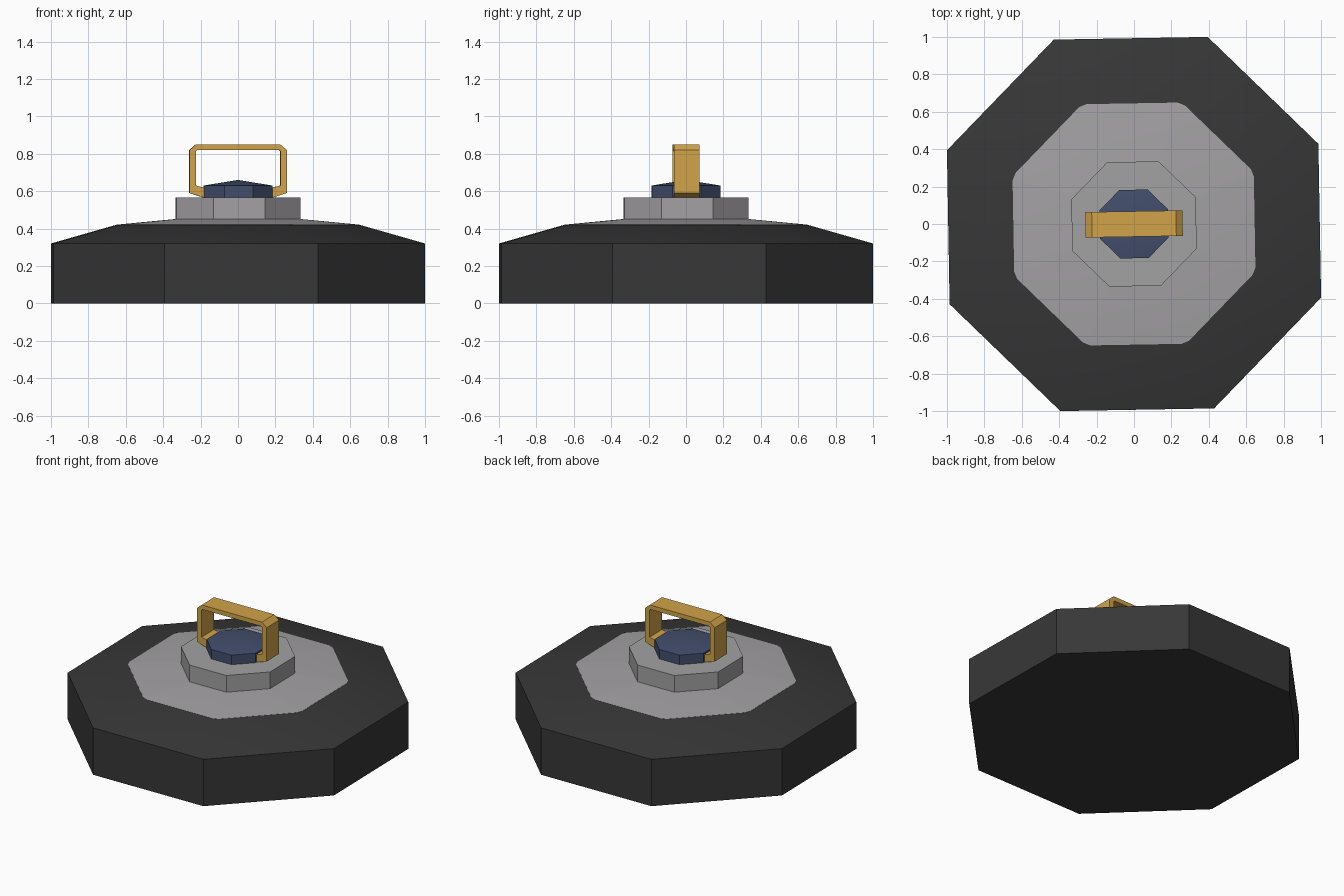
import bpy, bmesh, math

if "Cube" in bpy.data.objects:
    bpy.data.objects.remove(bpy.data.objects["Cube"])

TURN = math.radians(23.5)      # whole model sits turned by about one degree


def material(name, rgb):
    m = bpy.data.materials.new(name)
    m.diffuse_color = (*rgb, 1.0)
    m.use_nodes = True
    m.node_tree.nodes["Principled BSDF"].inputs["Base Color"].default_value = m.diffuse_color
    return m


BLACK = material("black rubber", (0.038, 0.038, 0.038))
GREY = material("grey metal", (0.37, 0.36, 0.37))
BLUE = material("navy blue", (0.055, 0.076, 0.150))
GOLD = material("gold", (0.64, 0.37, 0.065))


def finish(bm, name, mat):
    bmesh.ops.recalc_face_normals(bm, faces=bm.faces)
    mesh = bpy.data.meshes.new(name)
    bm.to_mesh(mesh)
    bm.free()
    mesh.materials.append(mat)
    ob = bpy.data.objects.new(name, mesh)
    bpy.context.collection.objects.link(ob)
    bpy.ops.object.select_all(action='DESELECT')
    ob.select_set(True)
    bpy.context.view_layer.objects.active = ob
    bpy.ops.object.shade_smooth_by_angle(angle=math.radians(30))
    return ob


def stack(name, mat, rings, angles, apex=None):
    """Closed solid from (radius, height) rings, with a flat or pointed top."""
    bm = bmesh.new()
    loops = [[bm.verts.new((r * math.cos(a), r * math.sin(a), z)) for a in angles]
             for r, z in rings]
    n = len(angles)
    for low, high in zip(loops, loops[1:]):
        for i in range(n):
            j = (i + 1) % n
            bm.faces.new((low[i], low[j], high[j], high[i]))
    bm.faces.new(loops[0][::-1])
    if apex is None:
        bm.faces.new(loops[-1])
    else:
        tip = bm.verts.new((0, 0, apex))
        for i in range(n):
            bm.faces.new((loops[-1][i], loops[-1][(i + 1) % n], tip))
    return finish(bm, name, mat)


octagon = [TURN + i * math.pi / 4 for i in range(8)]
# octagon with slightly clipped corners
clipped = [a + d for a in octagon for d in (-0.03, 0.03)]

# heavy black base with sloping shoulder
stack("base", BLACK, [(1.075, 0), (1.075, 0.32), (0.70, 0.42)], octagon)
# shallow grey plate on top
stack("top_plate", GREY, [(0.69, 0.415), (0.69, 0.421), (0.345, 0.452)], clipped)
# raised grey collar
stack("collar", GREY, [(0.36, 0.44), (0.36, 0.565)], octagon)
# blue knob with a low pointed top
stack("knob", BLUE, [(0.198, 0.56), (0.198, 0.63)], octagon, apex=0.66)

# carrying handle: mirrored half profile swept across its width
outer = [(0.225, 0.85), (0.26, 0.82), (0.26, 0.59), (0.15, 0.555)]
inner = [(0.22, 0.82), (0.225, 0.815), (0.225, 0.63), (0.15, 0.61)]


def both_sides(half):
    return [(-x, z) for x, z in reversed(half)] + half


bm = bmesh.new()
sections = []
for (ox, oz), (ix, iz) in zip(both_sides(outer), both_sides(inner)):
    sections.append([bm.verts.new(p) for p in
                     ((ox, -0.068, oz), (ox, 0.068, oz), (ix, 0.068, iz), (ix, -0.068, iz))])
for a, b in zip(sections, sections[1:]):
    for i in range(4):
        j = (i + 1) % 4
        bm.faces.new((a[i], a[j], b[j], b[i]))
bm.faces.new(sections[0])
bm.faces.new(sections[-1])
handle = finish(bm, "handle", GOLD)
handle.rotation_euler.z = math.radians(1)
